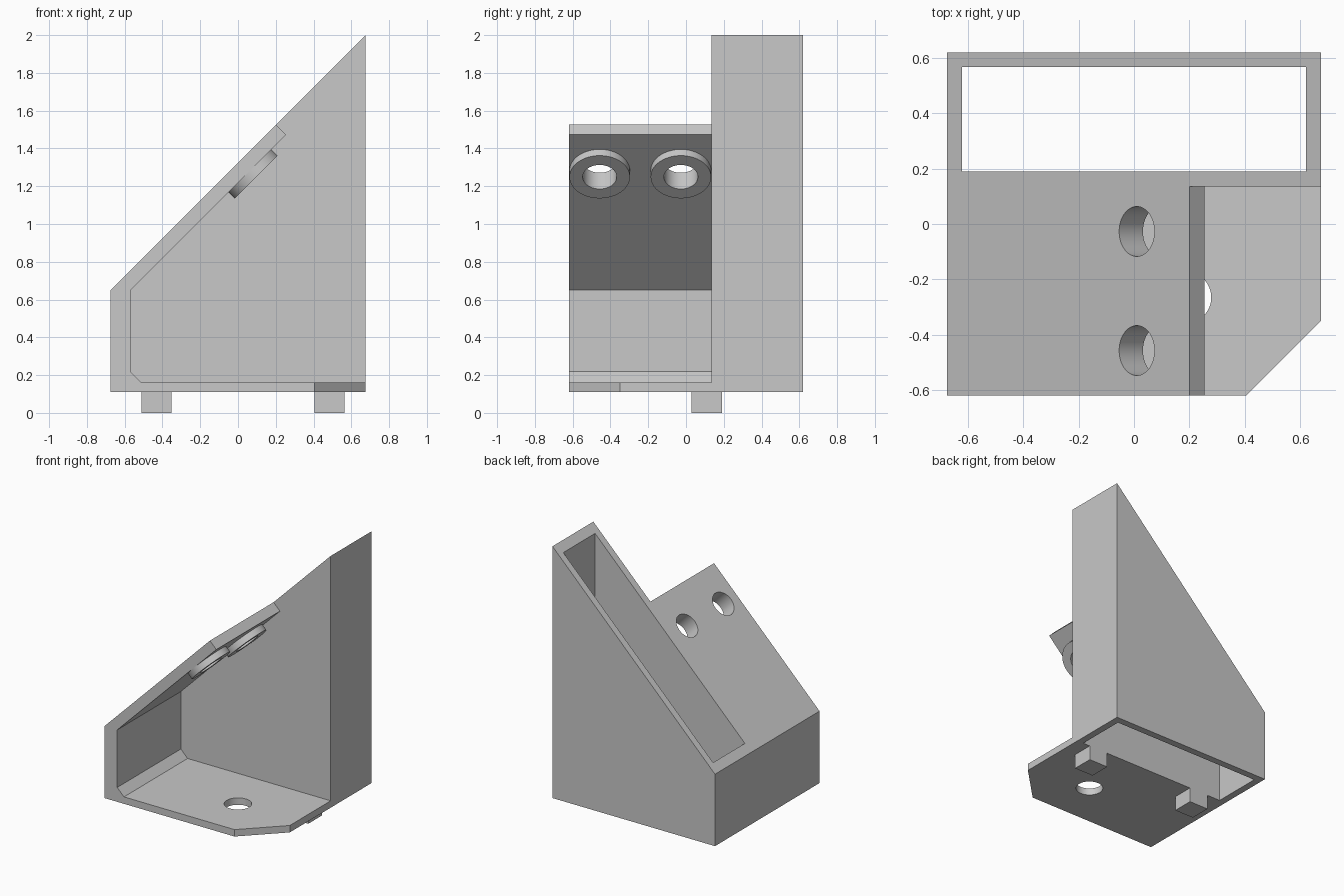
import bpy, bmesh, math
from mathutils import Vector

cube = bpy.data.objects.get("Cube")
if cube:
    bpy.data.objects.remove(cube, do_unlink=True)

grey = bpy.data.materials.new("light_grey")
grey.use_nodes = True
grey.diffuse_color = (0.58, 0.58, 0.58, 1)
grey.node_tree.nodes["Principled BSDF"].inputs["Base Color"].default_value = grey.diffuse_color


def add_object(name, bm):
    bmesh.ops.recalc_face_normals(bm, faces=bm.faces)
    mesh = bpy.data.meshes.new(name)
    bm.to_mesh(mesh)
    bm.free()
    mesh.materials.append(grey)
    obj = bpy.data.objects.new(name, mesh)
    bpy.context.collection.objects.link(obj)
    return obj


def prism(name, outline, start, depth):
    """Extrude a closed outline of 3D points."""
    bm = bmesh.new()
    face = bm.faces.new([bm.verts.new(Vector(p) + Vector(start)) for p in outline])
    new = bmesh.ops.extrude_face_region(bm, geom=[face])["geom"]
    verts = [v for v in new if isinstance(v, bmesh.types.BMVert)]
    bmesh.ops.translate(bm, verts=verts, vec=depth)
    return add_object(name, bm)


def side_prism(name, outline, y0, y1):
    return prism(name, [(x, 0, z) for x, z in outline], (0, y0, 0), (0, y1 - y0, 0))


def box(name, x0, x1, y0, y1, z0, z1):
    return side_prism(name, [(x0, z0), (x1, z0), (x1, z1), (x0, z1)], y0, y1)


def cylinder(name, radius, a, b):
    """Cylinder between two points."""
    a, b = Vector(a), Vector(b)
    bm = bmesh.new()
    bmesh.ops.create_cone(bm, cap_ends=True, segments=64, radius1=radius,
                          radius2=radius, depth=(b - a).length)
    turn = (b - a).to_track_quat("Z", "Y").to_matrix().to_4x4()
    bmesh.ops.transform(bm, matrix=turn, verts=bm.verts)
    bmesh.ops.translate(bm, verts=bm.verts, vec=(a + b) / 2)
    return add_object(name, bm)


def combine(target, tool, operation):
    """Apply a boolean and discard the tool."""
    tool.hide_render = True
    mod = target.modifiers.new(operation, "BOOLEAN")
    mod.operation, mod.solver, mod.object = operation, "EXACT", tool
    bpy.context.view_layer.objects.active = target
    bpy.ops.object.modifier_apply(modifier=mod.name)
    bpy.data.objects.remove(tool, do_unlink=True)


# Sloped block that holds both the bin and the open bracket
W, D, BASE = 0.675, 0.62, 0.11
holder = side_prism("sloped_bin_and_bracket",
                    [(-W, BASE), (W, BASE), (W, 2.0), (-W, 0.65)], -D, D)

# Open space in the bracket, leaving floor, front wall and sloped plate
combine(holder, side_prism("bracket_space", [
    (0.9, 0.162), (-0.513, 0.162), (-0.569, 0.218), (-0.569, 0.65),
    (0.254, 1.473), (0, 1.727), (0, 2.3), (0.9, 2.3)], -0.9, 0.135), "DIFFERENCE")

# Clipped floor corner
combine(holder, prism("corner_cut", [(0.305, -0.72, 0), (0.775, -0.72, 0), (0.775, -0.25, 0)],
                      (0, 0, 0), (0, 0, 0.5)), "DIFFERENCE")

# Locating pegs underneath
for x in (-0.511, 0.404):
    combine(holder, box("peg", x, x + 0.159, 0.03, 0.21, 0, 0.14), "UNION")

# Through cavity of the bin
combine(holder, box("bin_cavity", -0.622, 0.622, 0.19, 0.567, -0.5, 3), "DIFFERENCE")


# Ring bosses under the sloped plate, with screw holes through both
def on_axis(y, t):
    return (0.01 + t, y, 1.335 - t)


for y in (-0.457, -0.027):
    combine(holder, cylinder("boss", 0.16, on_axis(y, 0.03), on_axis(y, 0.086)), "UNION")
    combine(holder, cylinder("screw_hole", 0.09, on_axis(y, -0.2), on_axis(y, 0.2)), "DIFFERENCE")

# Hole in the floor
combine(holder, cylinder("floor_hole", 0.094, (0.185, -0.265, 0), (0.185, -0.265, 0.4)), "DIFFERENCE")

# Smooth the round surfaces only
bpy.ops.object.select_all(action="DESELECT")
holder.select_set(True)
bpy.context.view_layer.objects.active = holder
bpy.ops.object.shade_smooth_by_angle(angle=math.radians(30))
